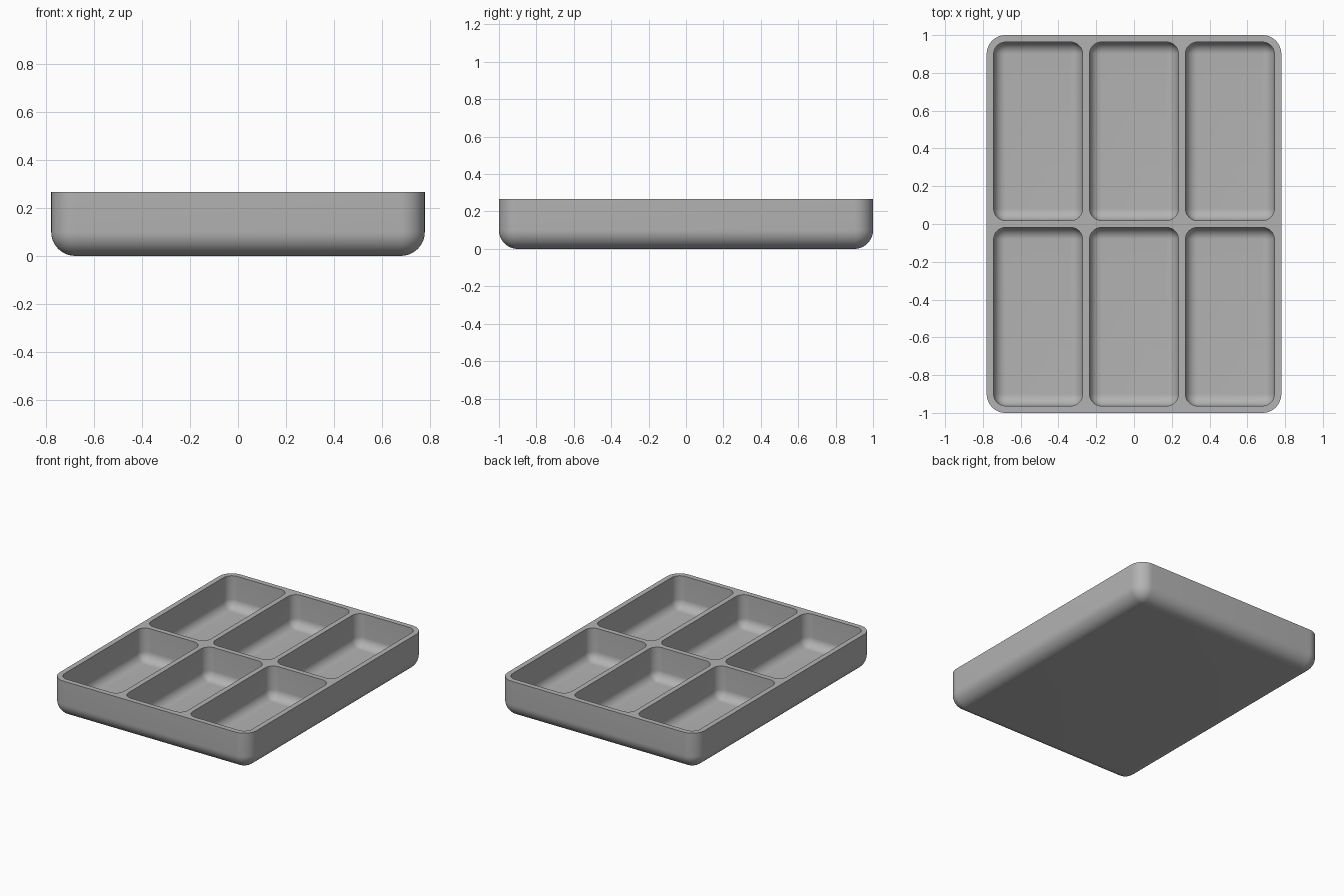
import bpy, bmesh, math

cube = bpy.data.objects.get("Cube")
if cube:
    bpy.data.objects.remove(cube, do_unlink=True)

HALF_X, HALF_Y, HEIGHT = 0.78, 1.0, 0.267
WALL, RADIUS = 0.037, 0.1
COLS, ROWS, STEPS = 3, 2, 12

grey = bpy.data.materials.new("grey plastic")
grey.use_nodes = True
grey.diffuse_color = (0.45, 0.45, 0.45, 1)
grey.node_tree.nodes["Principled BSDF"].inputs["Base Color"].default_value = grey.diffuse_color


def ring(bm, cx, cy, hx, hy, r, z):
    """Rounded rectangle of vertices."""
    verts = []
    for quarter, (sx, sy) in enumerate([(1, 1), (-1, 1), (-1, -1), (1, -1)]):
        for i in range(STEPS + 1):
            a = (quarter + i / STEPS) * math.pi / 2
            verts.append(bm.verts.new((cx + sx * (hx - r) + r * math.cos(a),
                                       cy + sy * (hy - r) + r * math.sin(a), z)))
    return verts


def basin(bm, cx, cy, hx, hy, r, floor):
    """Open-topped box with rounded corners and floor fillet; returns its rim edges."""
    rings = [ring(bm, cx, cy, hx, hy, r, HEIGHT)]
    for i in range(STEPS + 1):
        a = i / STEPS * math.pi / 2
        inset = min(r * (1 - math.cos(a)), r - 0.0005)
        rings.append(ring(bm, cx, cy, hx - inset, hy - inset, r - inset,
                          floor + r * (1 - math.sin(a))))
    n = len(rings[0])
    for upper, lower in zip(rings, rings[1:]):
        for i in range(n):
            j = (i + 1) % n
            bm.faces.new((upper[i], lower[i], lower[j], upper[j]))
    bm.faces.new(rings[-1])
    return [bm.edges.get((rings[0][i], rings[0][(i + 1) % n])) for i in range(n)]


bm = bmesh.new()
# Outer shell
rim = basin(bm, 0, 0, HALF_X, HALF_Y, RADIUS, 0)

# Six compartments
width = (2 * HALF_X - (COLS + 1) * WALL) / COLS
length = (2 * HALF_Y - (ROWS + 1) * WALL) / ROWS
for col in range(COLS):
    for row in range(ROWS):
        x = (col - (COLS - 1) / 2) * (width + WALL)
        y = (row - (ROWS - 1) / 2) * (length + WALL)
        rim += basin(bm, x, y, width / 2, length / 2, RADIUS - WALL, WALL)

# Flat top rim joining the shell and compartments
bmesh.ops.triangle_fill(bm, use_beauty=True, edges=rim, normal=(0, 0, 1))
bmesh.ops.remove_doubles(bm, verts=bm.verts, dist=0.00001)
bmesh.ops.recalc_face_normals(bm, faces=bm.faces)

mesh = bpy.data.meshes.new("compartment_tray")
bm.to_mesh(mesh)
bm.free()
mesh.materials.append(grey)
tray = bpy.data.objects.new("compartment_tray", mesh)
bpy.context.collection.objects.link(tray)
bpy.context.view_layer.objects.active = tray
tray.select_set(True)
bpy.ops.object.shade_smooth_by_angle(angle=math.radians(35))
